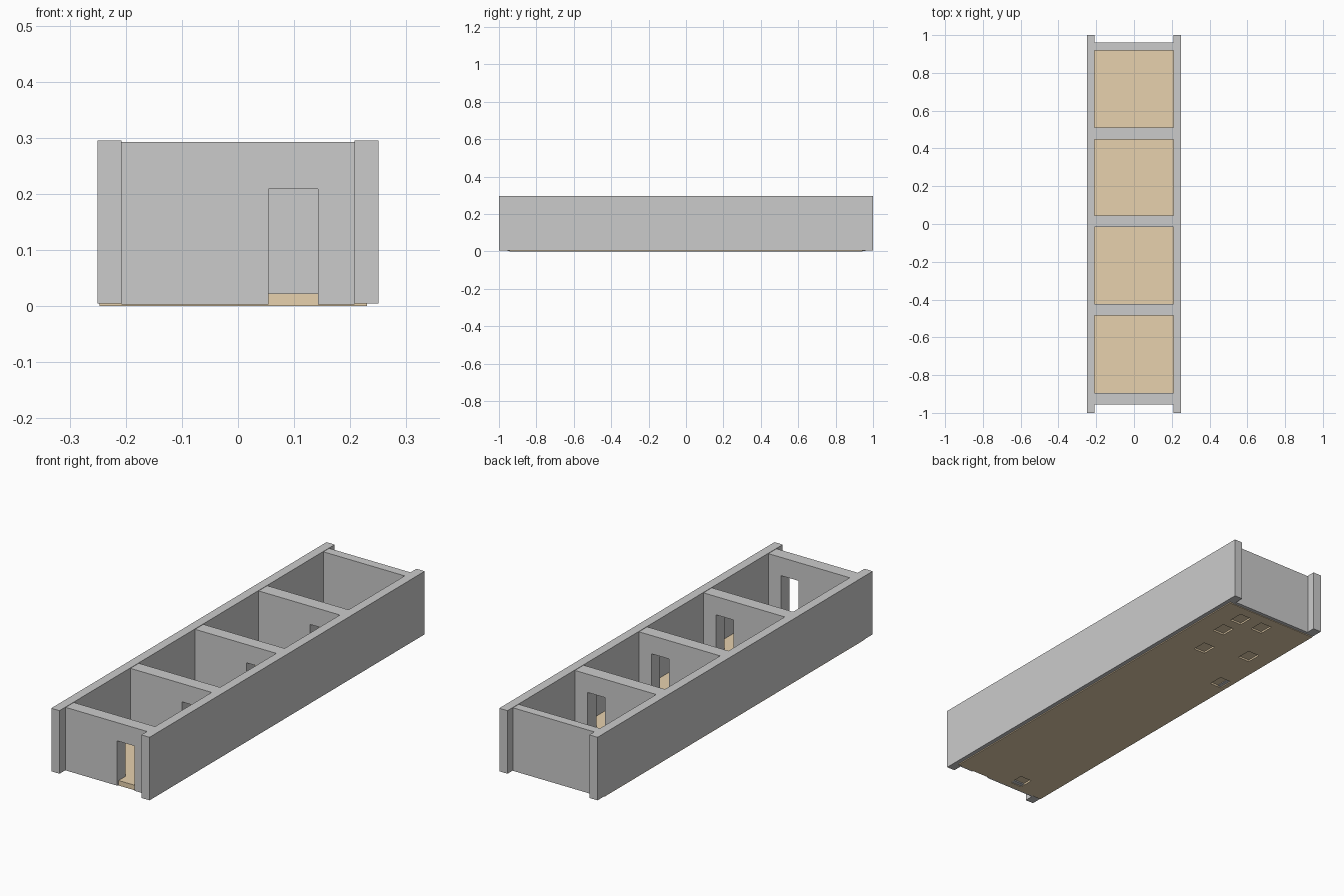
import bpy, bmesh

if "Cube" in bpy.data.objects:
    bpy.data.objects.remove(bpy.data.objects["Cube"])

tan = bpy.data.materials.new("floor_tan")
tan.diffuse_color = (0.8, 0.64, 0.42, 1)
tan.use_nodes = True
tan.node_tree.nodes["Principled BSDF"].inputs["Base Color"].default_value = tan.diffuse_color


def extrude_xz(name, profile, y0, y1, mat=None):
    """Extrude a closed x-z outline from y0 to y1."""
    bm = bmesh.new()
    face = bm.faces.new([bm.verts.new((x, y0, z)) for x, z in profile])
    ext = bmesh.ops.extrude_face_region(bm, geom=[face])
    verts = [g for g in ext["geom"] if isinstance(g, bmesh.types.BMVert)]
    bmesh.ops.translate(bm, vec=(0, y1 - y0, 0), verts=verts)
    bmesh.ops.recalc_face_normals(bm, faces=bm.faces)
    mesh = bpy.data.meshes.new(name)
    bm.to_mesh(mesh)
    bm.free()
    ob = bpy.data.objects.new(name, mesh)
    bpy.context.collection.objects.link(ob)
    if mat:
        mesh.materials.append(mat)
    return ob


def rect(x0, x1, z0, z1):
    return [(x0, z0), (x1, z0), (x1, z1), (x0, z1)]


# Long side walls
for side, x0, x1 in (("left", -0.25, -0.208), ("right", 0.208, 0.25)):
    extrude_xz(side + "_wall", rect(x0, x1, 0.005, 0.295), -1, 1)

# Cross walls with a doorway, open down to the floor
W, B, T = 0.208, 0.003, 0.293
D0, D1, DT = 0.054, 0.143, 0.209
door_wall = [(-W, B), (D0, B), (D0, DT), (D1, DT), (D1, B), (W, B), (W, T), (-W, T)]
for i, (y0, y1) in enumerate([(-0.955, -0.896), (-0.485, -0.424),
                              (-0.015, 0.045), (0.447, 0.51)]):
    extrude_xz(f"door_wall_{i + 1}", door_wall, y0, y1)

# Closed back wall
extrude_xz("back_wall", rect(-W, W, B, T), 0.918, 0.96)

# Floor slab
floor = extrude_xz("floor", rect(-0.247, 0.23, 0, 0.023), -0.945, 0.943, tan)

# Shallow dents in the underside of the floor
for i, (x, y) in enumerate([(0.10, 0.86), (0.10, 0.74), (-0.02, 0.86), (0.06, 0.56),
                            (-0.14, 0.63), (-0.195, 0.37), (-0.08, -0.88)]):
    cutter = extrude_xz(f"dent_cutter_{i + 1}", rect(x - 0.03, x + 0.03, -0.02, 0.008),
                        y - 0.035, y + 0.035, tan)
    cutter.hide_render = True
    cutter.hide_set(True)
    mod = floor.modifiers.new("dent", "BOOLEAN")
    mod.operation = "DIFFERENCE"
    mod.solver = "EXACT"
    mod.object = cutter
